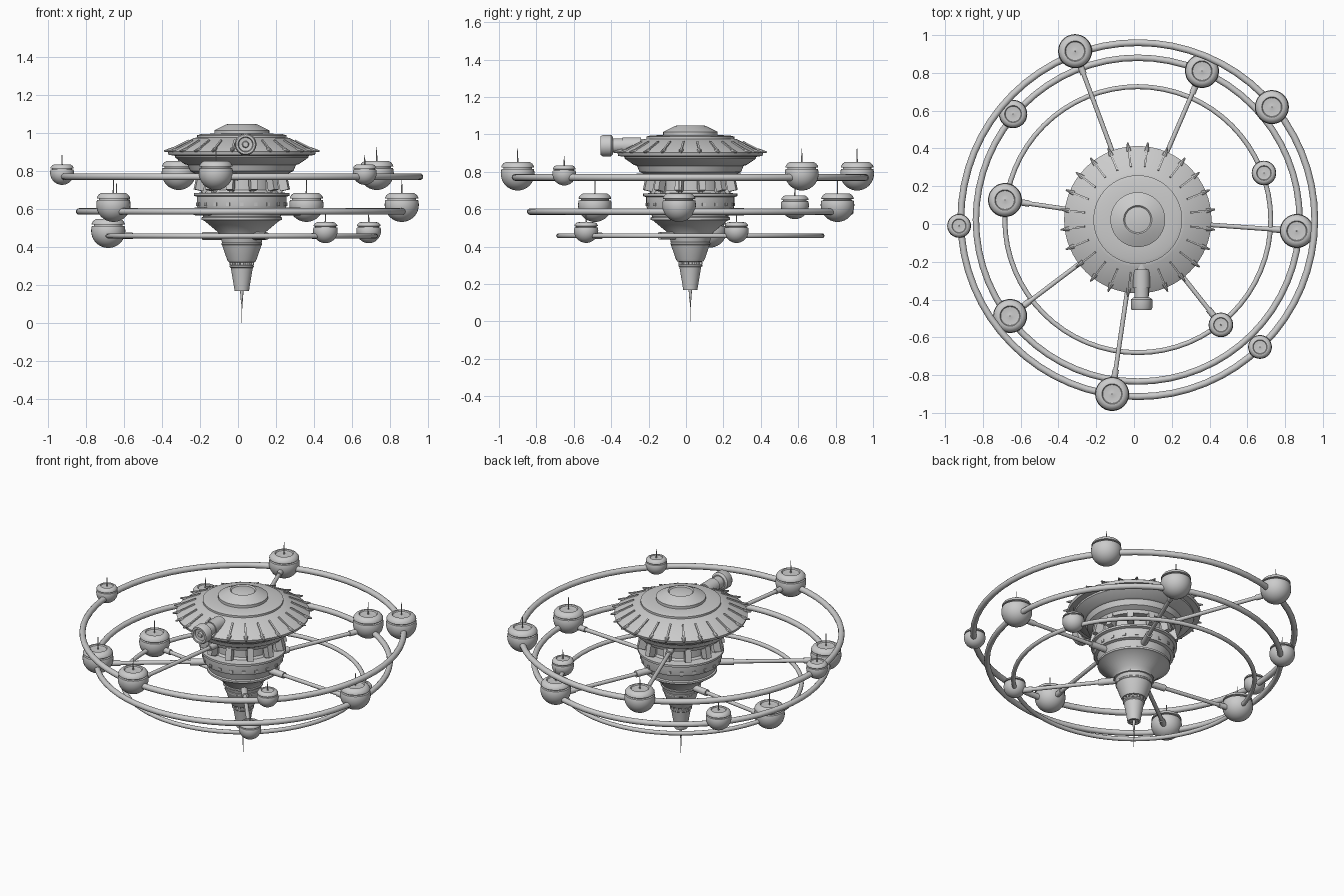
import bpy, math
from mathutils import Vector, Matrix

if "Cube" in bpy.data.objects:
    bpy.data.objects.remove(bpy.data.objects["Cube"])

CX, CY = 0.02, 0.023          # axis of the station


def finish(name, angle=35):
    ob = bpy.context.object
    ob.name = name
    bpy.ops.object.shade_smooth_by_angle(angle=math.radians(angle))
    return ob


def lathe(name, profile, loc, steps=48):
    """Revolve an (r, z) profile about z; points with r = 0 become poles."""
    verts, faces, rows = [], [], []
    for r, z in profile:
        n = 1 if r == 0 else steps
        rows.append(list(range(len(verts), len(verts) + n)))
        for i in range(n):
            a = 2 * math.pi * i / steps
            verts.append((r * math.cos(a), r * math.sin(a), z))
    for lo, hi in zip(rows, rows[1:]):
        for i in range(steps):
            j = (i + 1) % steps
            quad = [lo[i % len(lo)], lo[j % len(lo)], hi[j % len(hi)], hi[i % len(hi)]]
            faces.append(list(dict.fromkeys(quad)))
    me = bpy.data.meshes.new(name)
    me.from_pydata(verts, [], faces)
    ob = bpy.data.objects.new(name, me)
    bpy.context.collection.objects.link(ob)
    ob.location = loc
    bpy.ops.object.select_all(action='DESELECT')
    bpy.context.view_layer.objects.active = ob
    ob.select_set(True)
    return finish(name, 30)


def rod(name, a, b, r, r2=None, sides=16):
    a, b = Vector(a), Vector(b)
    d = b - a
    bpy.ops.mesh.primitive_cone_add(vertices=sides, radius1=r, radius2=r if r2 is None else r2,
                                    depth=d.length, location=(a + b) / 2,
                                    rotation=d.to_track_quat('Z', 'Y').to_euler())
    return finish(name)


def polar(r, a, z):
    return Vector((CX + r * math.cos(a), CY + r * math.sin(a), z))


def box(name, r, a, z, size, tilt=0):
    """Box facing outward at angle a: size = (radial, tangential, height)."""
    bpy.ops.mesh.primitive_cube_add(size=1)
    ob = bpy.context.object
    ob.name = name
    ob.matrix_world = (Matrix.Translation(polar(r, a, z)) @ Matrix.Rotation(a, 4, 'Z')
                       @ Matrix.Rotation(tilt, 4, 'Y') @ Matrix.Diagonal((*size, 1)))
    return ob


# Central hull: lower spike, drum, neck, saucer and crown
lathe("lower_hull", [
    (0, .175), (.028, .175), (.028, .168), (.038, .168), (.041, .19), (.058, .29), (.064, .295),
    (.064, .303), (.054, .305), (.054, .318), (.070, .32), (.078, .335), (.104, .41), (.107, .412),
    (.107, .42), (.104, .424), (.110, .445), (.118, .447), (.118, .455), (.113, .458),
    (.125, .478), (.20, .54), (.212, .543), (.212, .555), (.204, .56), (.215, .60), (.232, .605),
    (.236, .62), (.236, .665), (.252, .67), (.252, .683), (.20, .688), (.19, .70), (.19, .77)],
    (CX, CY, 0))
lathe("saucer", [
    (.18, .765), (.235, .765), (.242, .785), (.272, .80), (.285, .832), (.30, .836), (.35, .87),
    (.352, .88), (.385, .885), (.39, .902), (.375, .912), (.25, .974), (.235, .976), (.235, .988),
    (.215, .994), (.145, .997), (.145, 1.014), (.085, 1.044), (.075, 1.047), (.068, 1.04),
    (.04, 1.045), (0, 1.047)], (CX, CY, 0), 64)

# Bottom needle
rod("needle_base", (CX, CY, .18), (CX, CY, .10), .010, .004)
rod("needle_tip", (CX, CY, .11), (CX, CY, .0), .003, .001, 8)

# Roof ribs with pointed studs at the rim
N = 24
for i in range(N):
    a = 2 * math.pi * (i + .5) / N
    box("roof_rib", .335, a, .932, (.12, .010, .014), math.radians(26.5))
    rod("rim_stud", polar(.365, a, .912), polar(.412, a, .905), .014, .004, 8)

# Brackets under the saucer, and small blocks round the lower spike
for i in range(12):
    a = 2 * math.pi * (i + .5) / 12
    box("neck_bracket", .228, a, .735, (.045, .036, .075), math.radians(-12))
    box("neck_strut", .205, a, .72, (.03, .016, .09))
    box("spike_block", .059, a, .312, (.012, .012, .014))
for i in range(20):
    box("drum_block", .236, 2 * math.pi * i / 20, .625, (.008, .02, .016))

# Forward-facing turret barrel
GX, GZ = .04, .94
rod("turret_body", (GX, -.18, GZ), (GX, -.30, GZ), .036, sides=32)
rod("turret_sleeve", (GX, -.24, GZ), (GX, -.34, GZ), .044, sides=32)
rod("turret_neck", (GX, -.33, GZ), (GX, -.40, GZ), .038, sides=32)
muzzle = lathe("turret_muzzle", [(0, 0), (.045, 0), (.057, .01), (.057, .055), (.051, .066),
                                 (.040, .066), (.036, .05), (.018, .048), (.014, .058), (0, .058)],
               (GX, -.39, GZ), 32)
muzzle.rotation_euler = (math.pi / 2, 0, 0)

# Pod profile in units of its radius: ball, groove, dished lid
POD = [(math.sin(t) , -math.cos(t)) for t in [math.pi * k / 20 for k in range(12)]]
POD[0] = (0, -1)
POD += [(.96, .27), (.84, .29), (.84, .36), (.97, .38), (.96, .46), (.86, .60), (.72, .69),
        (.60, .70), (.55, .63), (.30, .60), (.08, .62), (0, .64)]

# Rings: name, radius, tube, z, pod z, hull radius, pods (x, y, radius, has spoke)
RINGS = [
    ("upper", .937, .018, .77, .79, .18, [(-.312, .915, .09, 1), (.73, .619, .09, 0),
     (.667, -.651, .063, 0), (-.116, -.90, .09, 1), (-.926, -.01, .063, 0)]),
    ("middle", .857, .017, .587, .622, .20, [(.36, .81, .09, 1), (-.64, .582, .075, 0),
     (-.656, -.487, .09, 1), (.862, -.037, .09, 1)]),
    ("lower", .704, .013, .458, .485, .10, [(-.683, .127, .09, 1), (.688, .27, .065, 0),
     (.46, -.534, .065, 1)]),
]
for name, R, tube, z, pz, hull, pods in RINGS:
    bpy.ops.mesh.primitive_torus_add(major_radius=R, minor_radius=tube, major_segments=64,
                                     minor_segments=12, location=(CX, CY, z))
    finish(name + "_ring", 40)
    for x, y, r, spoke in pods:
        lathe(name + "_pod", [(p * r, q * r) for p, q in POD], (x, y, pz), 32)
        rod(name + "_pod_antenna", (x, y, pz + .5 * r), (x, y, pz + 1.5 * r), .004, .002, 8)
        if spoke:
            a = math.atan2(y - CY, x - CX)
            d = math.hypot(x - CX, y - CY)
            rod(name + "_spoke", polar(hull, a, z), polar(d, a, z), .012)
            rod(name + "_spoke_root", polar(hull, a, z), polar(hull + .11, a, z), .020)
            rod(name + "_spoke_end", polar(d - r - .04, a, z), polar(d, a, z), .017)
